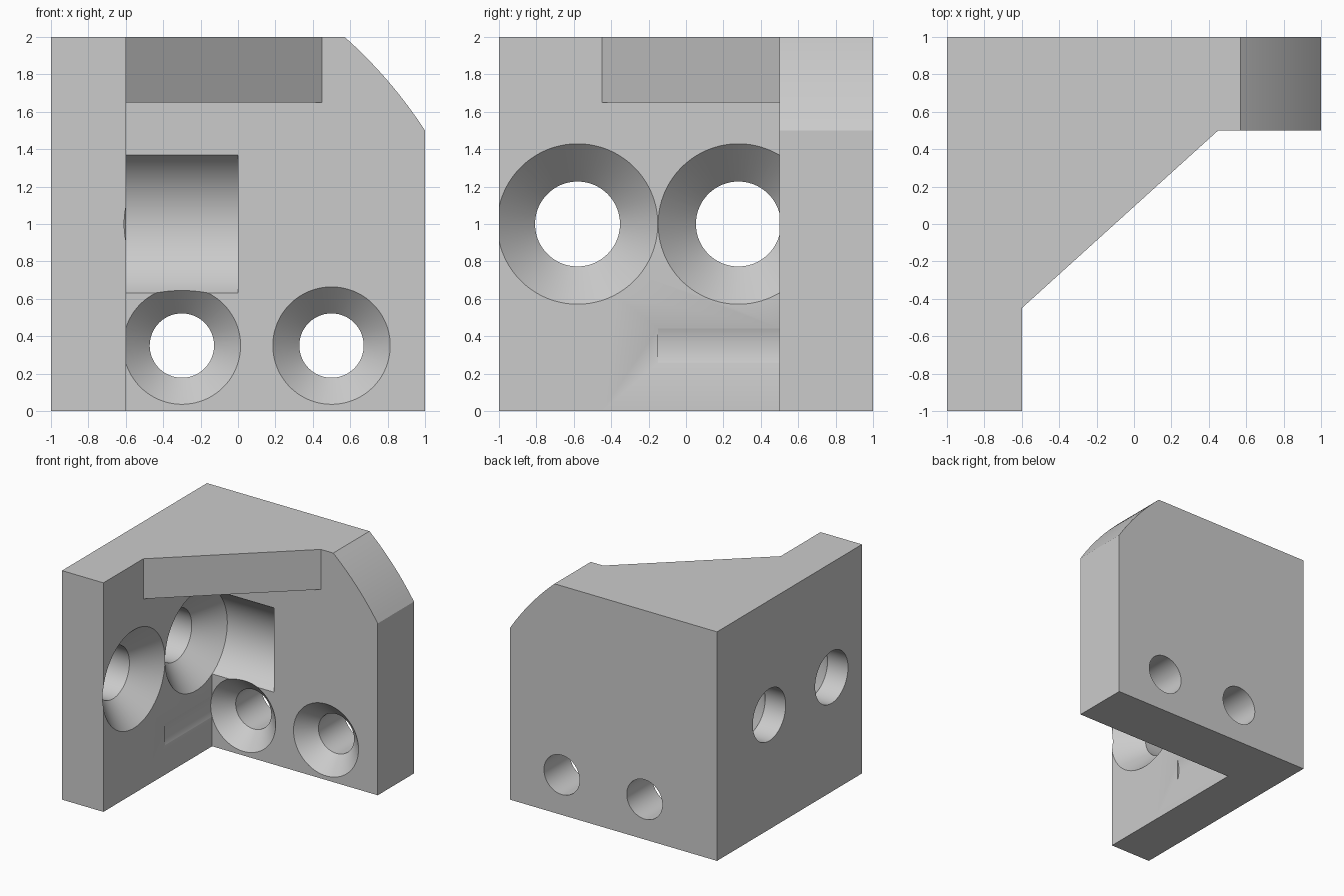
import bpy, bmesh, math

cube = bpy.data.objects.get("Cube")
if cube:
    bpy.data.objects.remove(cube, do_unlink=True)

# Single grey material
grey = bpy.data.materials.new("plain grey")
grey.use_nodes = True
colour = (0.6, 0.6, 0.6, 1)
grey.diffuse_color = colour
grey.node_tree.nodes["Principled BSDF"].inputs["Base Color"].default_value = colour


def loft(name, rings):
    """Closed solid skinned through rings of equal point count."""
    bm = bmesh.new()
    loops = [[bm.verts.new(p) for p in ring] for ring in rings]
    n = len(loops[0])
    for a, b in zip(loops, loops[1:]):
        for i in range(n):
            j = (i + 1) % n
            bm.faces.new((a[i], a[j], b[j], b[i]))
    bm.faces.new(loops[0])
    bm.faces.new(loops[-1])
    bmesh.ops.recalc_face_normals(bm, faces=bm.faces)
    mesh = bpy.data.meshes.new(name)
    bm.to_mesh(mesh)
    bm.free()
    mesh.materials.append(grey)
    obj = bpy.data.objects.new(name, mesh)
    bpy.context.collection.objects.link(obj)
    return obj


def upright(name, outline, low, high):
    return loft(name, [[(x, y, z) for x, y in outline] for z in (low, high)])


def cut(target, cutter):
    mod = target.modifiers.new("cut", 'BOOLEAN')
    mod.operation, mod.solver, mod.object = 'DIFFERENCE', 'EXACT', cutter
    bpy.context.view_layer.objects.active = target
    bpy.ops.object.modifier_apply(modifier=mod.name)
    bpy.data.objects.remove(cutter, do_unlink=True)


def countersink(name, place, wide, narrow, reach):
    """Screw clearance, 45 degree cone and through hole along one axis."""
    profile = [(-reach, wide), (0, wide), (wide - narrow, narrow), (0.65, narrow)]
    angles = [math.tau * (i + 0.5) / 96 for i in range(96)]
    return loft(name, [[place(t, r * math.cos(a), r * math.sin(a)) for a in angles]
                       for t, r in profile])


# Block with the diagonal plan of the top brace
bracket = upright("corner_bracket", [(-1, -1), (-0.6, -1), (-0.6, -0.45), (0.45, 0.5),
                                     (1, 0.5), (1, 1), (-1, 1)], 0, 2)

# Open inner corner beneath the brace
cut(bracket, upright("inner_space", [(-0.6, -1.2), (1.2, -1.2), (1.2, 0.5), (-0.6, 0.5)],
                     -0.1, 1.65))

# Gently bowed slope on the top outer corner
arc = []
for i in range(17):
    t = i / 16
    bow = 0.022 * 4 * t * (1 - t)
    arc.append((0.57 + 0.43 * t + 0.76 * bow, 2 - 0.5 * t + 0.65 * bow))
slope = [(0.57, 2.2)] + arc + [(1.2, 1.5), (1.2, 2.2)]
cut(bracket, loft("slope_cutter", [[(x, y, z) for x, z in slope] for y in (0.3, 1.2)]))

# Large holes through the side wall
for y in (-0.58, 0.28):
    cut(bracket, countersink("side_hole", lambda t, u, v: (-0.6 - t, y + u, 1 + v),
                             0.429, 0.227, 0.6))

# Small holes through the back wall
for x in (-0.3, 0.5):
    cut(bracket, countersink("back_hole", lambda t, u, v: (x + u, 0.5 + t, 0.35 + v),
                             0.314, 0.172, 0.65))

bpy.ops.object.select_all(action='DESELECT')
bracket.select_set(True)
bpy.context.view_layer.objects.active = bracket
bpy.ops.object.shade_smooth_by_angle(angle=math.radians(25))
